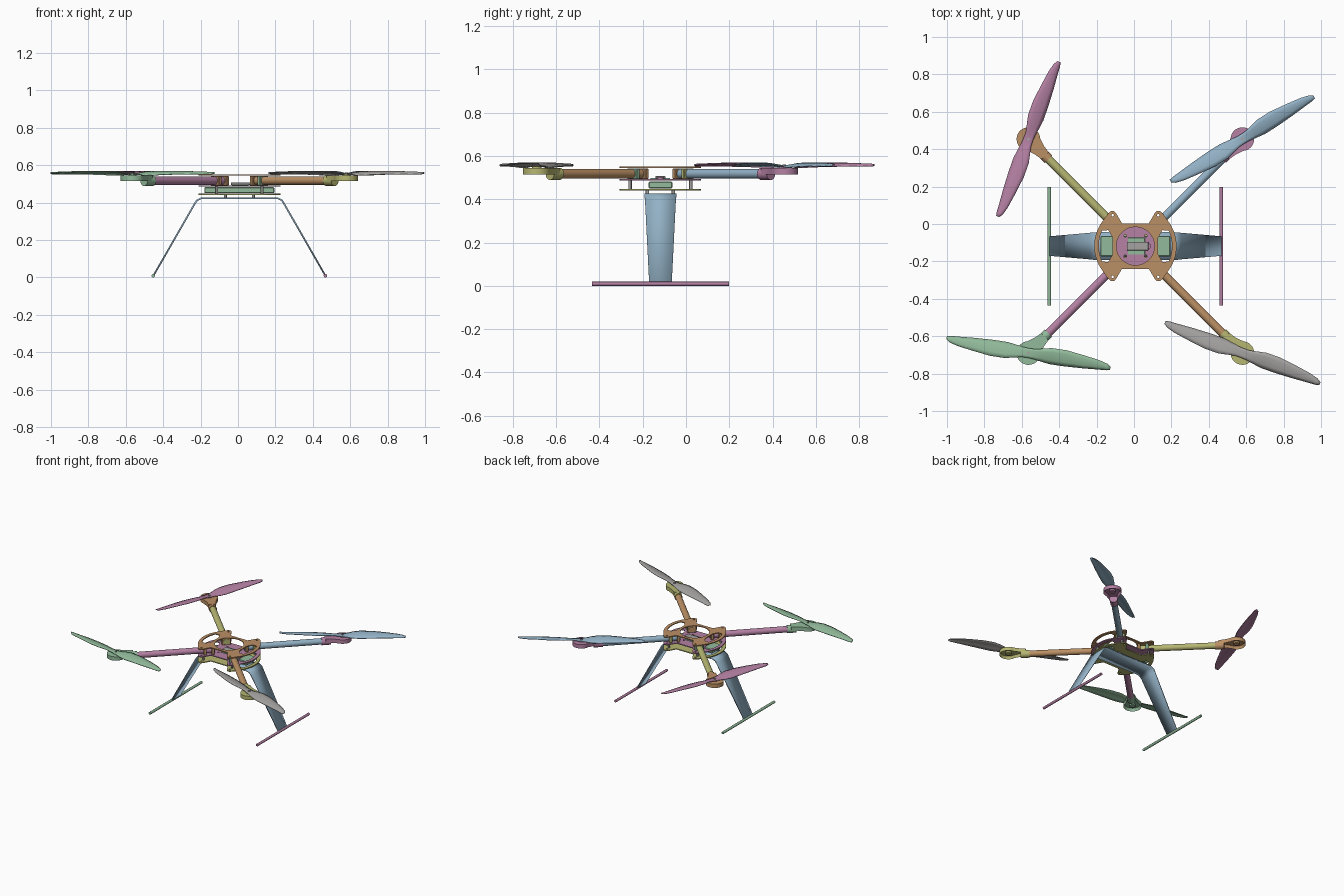
import bpy, bmesh, math
from mathutils import Vector, Matrix

if "Cube" in bpy.data.objects:
    bpy.data.objects.remove(bpy.data.objects["Cube"])

CX, CY = 0.0075, -0.118          # centre of the airframe
ARM = 0.572                      # motor offset along x and y


def mat(name, rgb):
    m = bpy.data.materials.new(name)
    m.diffuse_color = (*rgb, 1)
    m.use_nodes = True
    m.node_tree.nodes["Principled BSDF"].inputs["Base Color"].default_value = m.diffuse_color
    return m


BLUE = mat("soft blue", (0.29, 0.44, 0.56))
PINK = mat("mauve pink", (0.46, 0.22, 0.37))
GREEN = mat("sage green", (0.29, 0.50, 0.33))
ORANGE = mat("tan orange", (0.50, 0.28, 0.13))
OLIVE = mat("olive yellow", (0.47, 0.47, 0.17))
GREY = mat("warm grey", (0.38, 0.37, 0.36))


def finish(bm, name, material, smooth=True):
    bmesh.ops.recalc_face_normals(bm, faces=bm.faces)
    me = bpy.data.meshes.new(name)
    bm.to_mesh(me)
    bm.free()
    ob = bpy.data.objects.new(name, me)
    bpy.context.collection.objects.link(ob)
    me.materials.append(material)
    if smooth:
        bpy.ops.object.select_all(action='DESELECT')
        ob.select_set(True)
        bpy.context.view_layer.objects.active = ob
        bpy.ops.object.shade_smooth_by_angle()
    return ob


def rod(name, a, b, r, material, sides=24):
    a, b = Vector(a), Vector(b)
    d = b - a
    bm = bmesh.new()
    m = Matrix.Translation((a + b) / 2) @ d.to_track_quat('Z', 'Y').to_matrix().to_4x4()
    bmesh.ops.create_cone(bm, cap_ends=True, segments=sides, radius1=r, radius2=r,
                          depth=d.length, matrix=m)
    return finish(bm, name, material)


def box(name, centre, size, material, turn=0):
    bm = bmesh.new()
    m = Matrix.Translation(centre) @ Matrix.Rotation(turn, 4, 'Z') @ Matrix.Diagonal((*size, 1))
    bmesh.ops.create_cube(bm, size=1, matrix=m)
    ob = finish(bm, name, material, False)
    bev = ob.modifiers.new("bevel", 'BEVEL')
    bev.width = min(size) * 0.15
    return ob


def circle(r, x=0, y=0, n=32):
    return [(x + r * math.cos(i * math.tau / n), y + r * math.sin(i * math.tau / n)) for i in range(n)]


def arc(r, a0, a1, n=12):
    return [(r * math.cos(math.radians(a0 + (a1 - a0) * i / n)),
             r * math.sin(math.radians(a0 + (a1 - a0) * i / n))) for i in range(n + 1)]


def plate(name, loops, z, thick, material):
    """Flat plate; the first loop is the outline, the others are holes."""
    cu = bpy.data.curves.new(name, 'CURVE')
    cu.dimensions, cu.fill_mode, cu.extrude = '2D', 'BOTH', thick / 2
    for loop in loops:
        sp = cu.splines.new('POLY')
        sp.points.add(len(loop) - 1)
        for p, (x, y) in zip(sp.points, loop):
            p.co = (x, y, 0, 1)
        sp.use_cyclic_u = True
    ob = bpy.data.objects.new(name, cu)
    bpy.context.collection.objects.link(ob)
    ob.location = (CX, CY, z)
    cu.materials.append(material)
    bpy.ops.object.select_all(action='DESELECT')
    ob.select_set(True)
    bpy.context.view_layer.objects.active = ob
    bpy.ops.object.convert(target='MESH')
    return bpy.context.object


# frame plates: curved sides, four lugs, side windows
quarter = arc(0.22, 0, 36, 8) + [(0.148, 0.172), (0.133, 0.186), (0.115, 0.188), (0.103, 0.175), (0.072, 0.122)]
half = quarter + [(-x, y) for x, y in reversed(quarter)]
outline = half + [(x, -y) for x, y in reversed(half[1:-1])]
window = arc(0.196, -25, 25) + [(0.145, 0.085), (0.122, 0.045), (0.122, -0.045), (0.145, -0.085)]
windows = [window, [(-x, y) for x, y in window]]
corners = [(sx, sy) for sx in (-1, 1) for sy in (-1, 1)]
bolt_holes = [circle(0.007, sx * 0.122, sy * 0.165, 12) for sx, sy in corners]
disc_holes = [circle(0.007, sx * 0.055, sy * 0.055, 12) for sx, sy in corners]
plate("top_plate", [outline, circle(0.102)] + windows + bolt_holes, 0.547, 0.007, ORANGE)
plate("middle_plate", [outline] + windows + bolt_holes + disc_holes, 0.489, 0.007, PINK)
plate("bottom_plate", [outline] + windows + bolt_holes, 0.444, 0.007, OLIVE)

# battery and control board
box("battery", (CX, CY, 0.466), (0.375, 0.11, 0.032), GREEN)
box("control_board", (CX + 0.005, CY, 0.495), (0.09, 0.09, 0.006), GREEN)
box("controller", (CX + 0.012, CY, 0.501), (0.115, 0.045, 0.012), GREY)
rod("sensor", (CX + 0.07, CY, 0.492), (CX + 0.07, CY, 0.503), 0.014, PINK)


def propeller(name, x, y, angle, material):
    # distance, left edge, right edge, pitch
    stations = [(0, .026, -.026, 0), (.03, .027, -.027, .003), (.07, .036, -.032, .009),
                (.12, .048, -.038, .010), (.2, .050, -.036, .008), (.3, .039, -.029, .006),
                (.38, .028, -.021, .004), (.425, .016, -.017, .003), (.445, .002, -.012, .001)]
    bm = bmesh.new()
    for s in (1, -1):
        rows = []
        for r, lo, hi, pitch in stations:
            row = []
            for i in range(5):
                t = i / 4
                z = pitch * (1 - 2 * t) + 0.006 * math.sin(math.pi * t) * min(1, r / 0.1)
                z += 0.006 * math.sin(r / 0.445 * math.pi * 0.9)
                row.append(bm.verts.new((s * r, s * (lo + (hi - lo) * t), z)))
            rows.append(row)
        for a, b in zip(rows, rows[1:]):
            for i in range(4):
                bm.faces.new((a[i], a[i + 1], b[i + 1], b[i]))
    bmesh.ops.remove_doubles(bm, verts=bm.verts, dist=1e-5)
    bm.transform(Matrix.Translation((x, y, 0.553)) @ Matrix.Rotation(math.radians(angle), 4, 'Z'))
    ob = finish(bm, name, material)
    sol = ob.modifiers.new("thickness", 'SOLIDIFY')
    sol.thickness, sol.offset = 0.005, 0


def motor_mount(name, x, y, inward, material):
    """Round pan with a neck towards the arm, hollow underneath."""
    bm = bmesh.new()
    pts = arc(0.063, 50, 310, 28) + [(0.085, -0.033), (0.125, -0.027), (0.125, 0.027), (0.085, 0.033)]
    base = bm.faces.new([bm.verts.new((px, py, 0.515)) for px, py in pts])
    top = bmesh.ops.extrude_face_region(bm, geom=[base], use_keep_orig=True)
    bmesh.ops.translate(bm, verts=[v for v in top["geom"] if isinstance(v, bmesh.types.BMVert)], vec=(0, 0, 0.03))
    bmesh.ops.recalc_face_normals(bm, faces=bm.faces)
    bmesh.ops.inset_region(bm, faces=[base], thickness=0.010)
    bmesh.ops.translate(bm, verts=base.verts, vec=(0, 0, 0.02))
    bm.transform(Matrix.Translation((x, y, 0)) @ Matrix.Rotation(inward, 4, 'Z'))
    finish(bm, name, material)


# arms: side x, side y, tube, mount, propeller, clamp colours and blade angle
arms = [("rear_left", -1, 1, OLIVE, ORANGE, PINK, GREEN, 69),
        ("rear_right", 1, 1, BLUE, PINK, BLUE, OLIVE, 31),
        ("front_left", -1, -1, PINK, GREEN, GREEN, ORANGE, -10),
        ("front_right", 1, -1, ORANGE, OLIVE, GREY, GREEN, -21)]
for name, sx, sy, tube, mount, prop, clamp, blade in arms:
    def at(d, z=0.517):
        return (CX + sx * d, CY + sy * d, z)
    mx, my, _ = at(ARM)
    turn = math.atan2(sy, sx)
    rod(name + "_arm", at(0.075), at(0.505), 0.0225, tube)
    rod(name + "_collar", at(0.465), at(0.51), 0.028, mount)
    for i, (d, col) in enumerate(((0.085, ORANGE), (0.125, clamp))):
        box(f"{name}_clamp_{i}", at(d), (0.022, 0.066, 0.05), col, turn)
    motor_mount(name + "_motor_mount", mx, my, turn + math.pi, mount)
    rod(name + "_motor", (mx, my, 0.522), (mx, my, 0.551), 0.022, mount)
    propeller(name + "_propeller", mx, my, blade, prop)
    rod(name + "_propeller_nut", (mx, my, 0.55), (mx, my, 0.561), 0.008, GREY, 12)
    # spacers between the lower plates and down to the leg strap
    rod(name + "_spacer", (CX + sx * 0.122, CY + sy * 0.14, 0.444), (CX + sx * 0.122, CY + sy * 0.14, 0.489), 0.008, GREY, 12)
    rod(name + "_foot_screw", (CX + sx * 0.075, CY + sy * 0.06, 0.42), (CX + sx * 0.075, CY + sy * 0.06, 0.444), 0.008, GREY, 12)

# landing gear: one bent strap, narrower towards the feet
path = [(-0.458, 0.012, 0.052), (-0.24, 0.392, 0.071), (-0.227, 0.412, 0.073), (-0.205, 0.423, 0.074)]
path += [(-x, z, w) for x, z, w in reversed(path)]
bm = bmesh.new()
rows = [[bm.verts.new((CX + x, CY + s * w, z)) for s in (-1, 1)] for x, z, w in path]
for a, b in zip(rows, rows[1:]):
    bm.faces.new((a[0], b[0], b[1], a[1]))
strap = finish(bm, "landing_legs", BLUE)
sol = strap.modifiers.new("thickness", 'SOLIDIFY')
sol.thickness, sol.offset = 0.009, 0

# skids
for name, sx, col in (("left_skid", -1, GREEN), ("right_skid", 1, PINK)):
    x = CX + sx * 0.46
    rod(name, (x, CY - 0.317, 0.0095), (x, CY + 0.317, 0.0095), 0.0095, col, 16)
